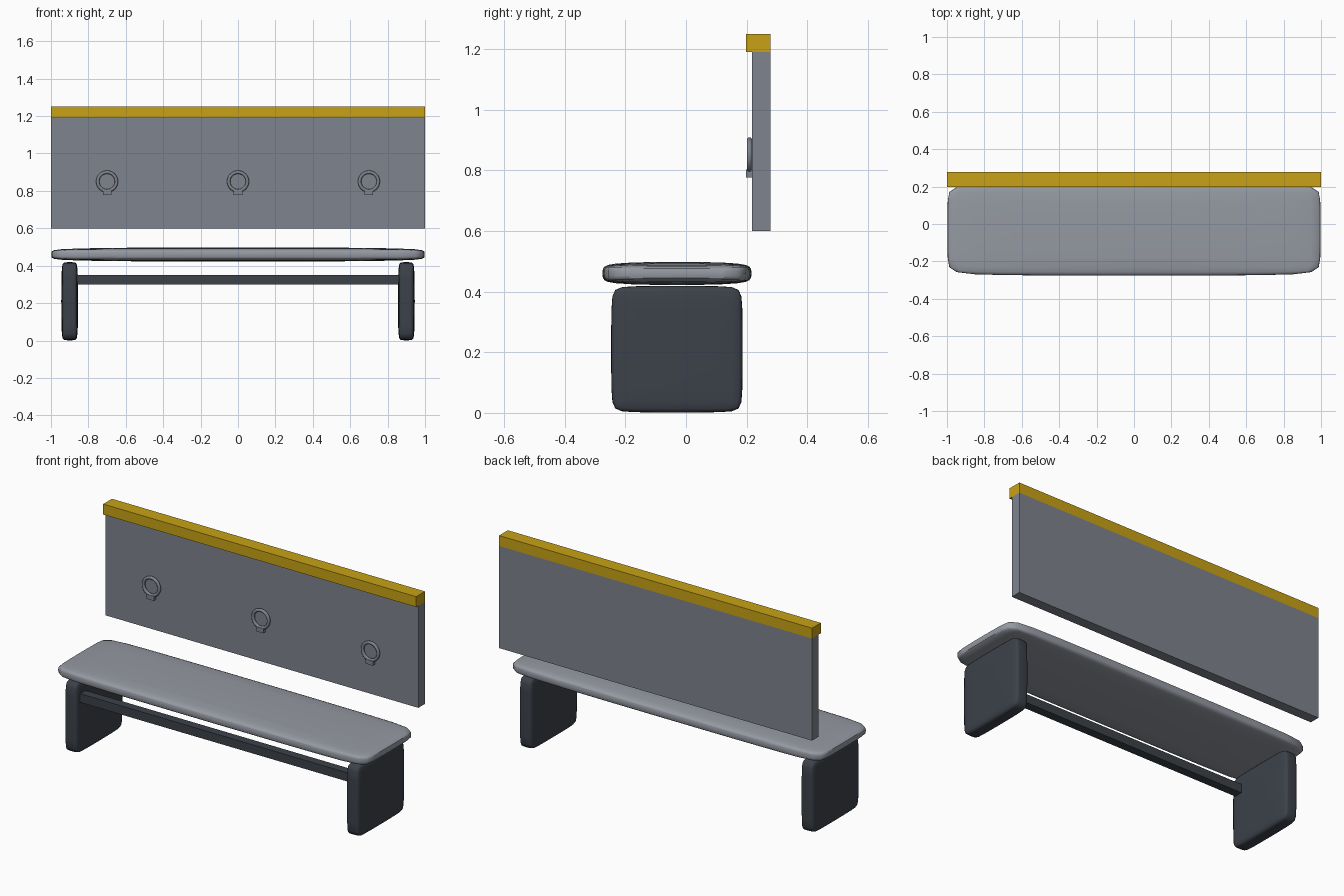
import bpy
import math

if "Cube" in bpy.data.objects:
    bpy.data.objects.remove(bpy.data.objects["Cube"])


def material(name, rgb):
    m = bpy.data.materials.new(name)
    m.diffuse_color = (*rgb, 1)
    m.use_nodes = True
    m.node_tree.nodes["Principled BSDF"].inputs["Base Color"].default_value = m.diffuse_color
    return m


seat_grey = material("seat_grey", (0.30, 0.32, 0.36))
panel_grey = material("panel_grey", (0.21, 0.23, 0.27))
dark = material("dark_grey", (0.045, 0.054, 0.068))
yellow = material("yellow", (0.58, 0.36, 0.008))


def box(name, x, y, z, mat, bevel=0):
    """Box from (min, max) ranges; an optional bevel is softened by subdivision."""
    ranges = (x, y, z)
    bpy.ops.mesh.primitive_cube_add(size=1, location=[(a + b) / 2 for a, b in ranges])
    ob = bpy.context.object
    ob.name = name
    ob.scale = [b - a for a, b in ranges]
    bpy.ops.object.transform_apply(location=False, rotation=False, scale=True)
    ob.data.materials.append(mat)
    if bevel:
        bpy.ops.object.shade_smooth_by_angle(angle=math.radians(30))
        mod = ob.modifiers.new("edge", 'BEVEL')
        mod.width = bevel
        mod.segments = 1
        sub = ob.modifiers.new("soften", 'SUBSURF')
        sub.levels = sub.render_levels = 2
    return ob


# Seat slab
box("seat", (-1, 1), (-0.278, 0.218), (0.42, 0.5), seat_grey, 0.022)

# End legs
for side, s in (("left", -1), ("right", 1)):
    box(side + "_leg", (s * 0.9 - 0.046, s * 0.9 + 0.046), (-0.248, 0.188),
        (0, 0.42), dark, 0.012)

# Front stretcher between the legs
box("stretcher", (-0.87, 0.87), (-0.215, -0.165), (0.3, 0.35), dark)

# Backrest panel and its coloured cap rail
box("back_panel", (-1, 1), (0.218, 0.278), (0.6, 1.19), panel_grey)
box("cap_rail", (-1, 1), (0.198, 0.278), (1.19, 1.25), yellow)

# Rings with small mounting blocks on the panel
for i, x in enumerate((-0.7, 0, 0.7), 1):
    bpy.ops.mesh.primitive_torus_add(
        major_radius=0.05, minor_radius=0.009, major_segments=32, minor_segments=10,
        location=(x, 0.209, 0.85), rotation=(math.pi / 2, 0, 0))
    ring = bpy.context.object
    ring.name = f"ring_{i}"
    ring.data.materials.append(panel_grey)
    bpy.ops.object.shade_smooth()
    box(f"ring_mount_{i}", (x - 0.023, x + 0.023), (0.198, 0.22), (0.777, 0.803), panel_grey)
